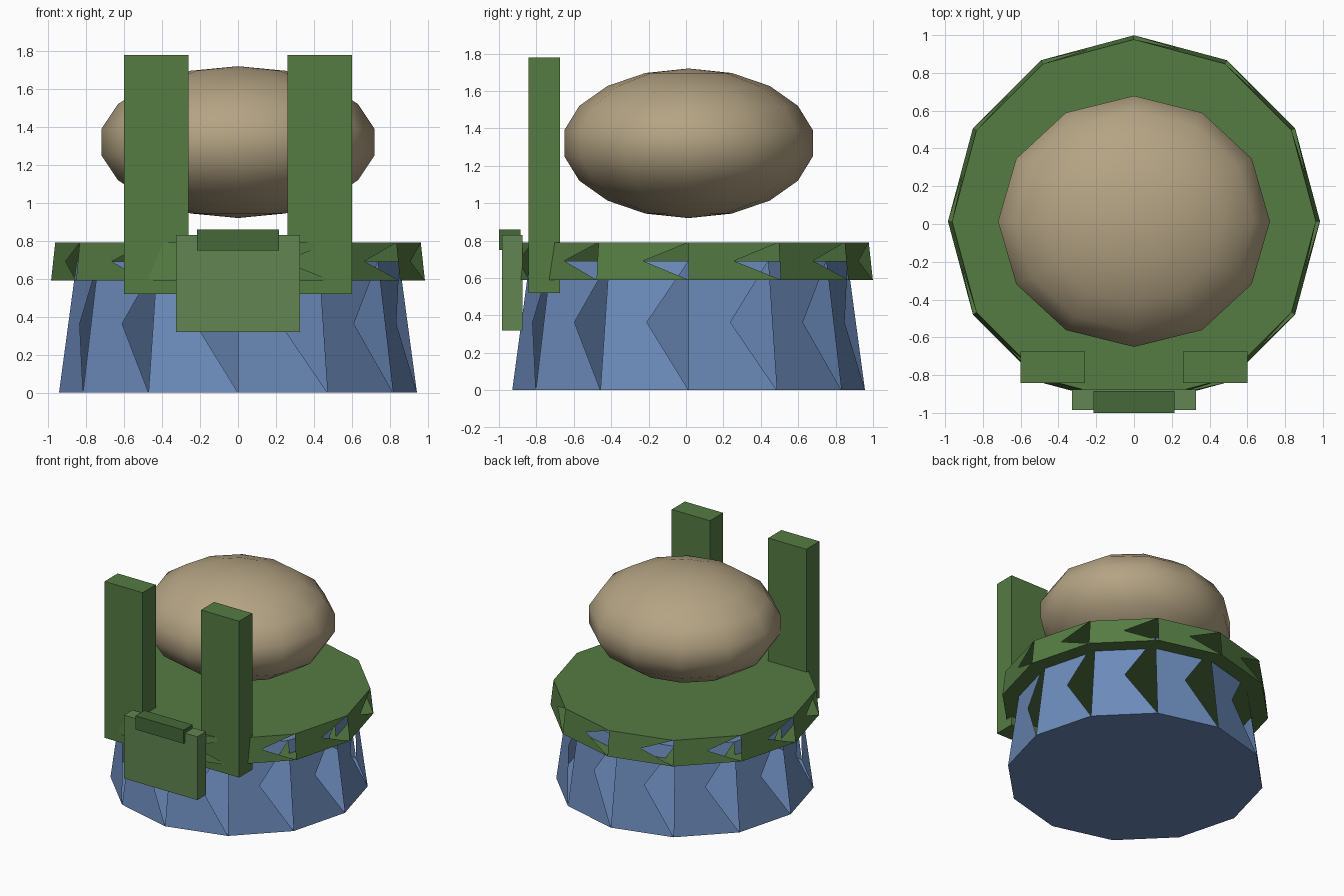
import bpy, bmesh
from math import sin, cos, pi, radians

if "Cube" in bpy.data.objects:
    bpy.data.objects.remove(bpy.data.objects["Cube"])

CY = 0.014   # the round parts sit slightly behind centre
SIDES = 12


def material(name, rgb):
    m = bpy.data.materials.new(name)
    m.diffuse_color = (*rgb, 1)
    m.use_nodes = True
    m.node_tree.nodes["Principled BSDF"].inputs["Base Color"].default_value = m.diffuse_color
    return m


BLUE = material("denim_blue", (0.15, 0.26, 0.50))
GREEN = material("green", (0.09, 0.20, 0.055))
LIGHT = material("light_green", (0.12, 0.235, 0.085))
DARK = material("dark_green", (0.06, 0.14, 0.04))
TAN = material("tan", (0.46, 0.37, 0.23))


def finish(name, bm, mat):
    mesh = bpy.data.meshes.new(name)
    bm.to_mesh(mesh)
    bm.free()
    mesh.materials.append(mat)
    ob = bpy.data.objects.new(name, mesh)
    bpy.context.collection.objects.link(ob)
    return ob


def notched_drum(name, r0, z0, r1, z1, mat):
    """Capped drum whose side panels each leave a triangular opening."""
    bm = bmesh.new()

    def ring(r, z):
        return [bm.verts.new((r * cos(2 * pi * i / SIDES),
                              CY + r * sin(2 * pi * i / SIDES), z))
                for i in range(SIDES)]

    low, high = ring(r0, z0), ring(r1, z1)
    bm.faces.new(low[::-1])
    bm.faces.new(high)
    for i in range(SIDES):
        j = (i + 1) % SIDES
        bm.faces.new((low[i], low[j], high[i]))
        bm.faces.new((low[i], high[j], high[i]))
    return finish(name, bm, mat)


def box(name, x, y, z, mat):
    bm = bmesh.new()
    bmesh.ops.create_cube(bm, size=1)
    for v in bm.verts:
        v.co = [lo + (c + 0.5) * (hi - lo) for c, (lo, hi) in zip(v.co, (x, y, z))]
    return finish(name, bm, mat)


# Tapered lower body and the wider band around its top
notched_drum("lower_body", 0.943, 0.0, 0.85, 0.69, BLUE)
notched_drum("waist_band", 0.985, 0.59, 0.963, 0.79, GREEN)

# Flattened round upper body
bm = bmesh.new()
bmesh.ops.create_uvsphere(bm, u_segments=SIDES, v_segments=9, radius=1)
for v in bm.verts:
    v.co = (v.co.x * 0.731, CY + v.co.y * 0.675, 1.32 + v.co.z * 0.40)
for f in bm.faces:
    f.smooth = True
finish("upper_body", bm, TAN)

# Pair of upright straps
for side, x in (("left", (-0.60, -0.26)), ("right", (0.26, 0.60))):
    box(side + "_strap", x, (-0.843, -0.675), (0.52, 1.78), GREEN)

# Front pouch with its flap
box("pouch", (-0.327, 0.327), (-0.985, -0.875), (0.32, 0.83), LIGHT)
box("pouch_flap", (-0.215, 0.215), (-1.0, -0.885), (0.75, 0.86), DARK)
